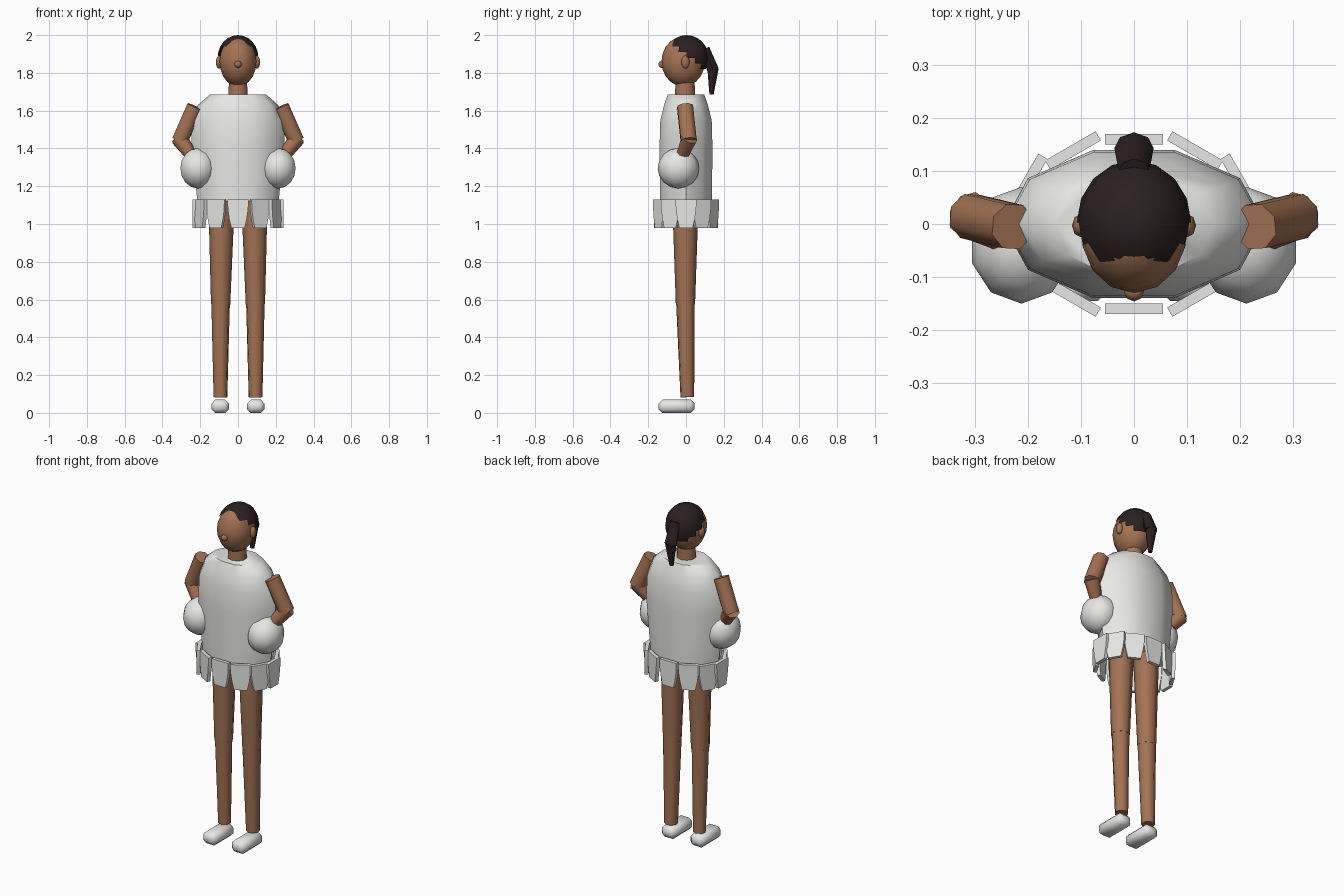
import bpy, bmesh, math
from mathutils import Vector, Matrix

if "Cube" in bpy.data.objects:
    bpy.data.objects.remove(bpy.data.objects["Cube"])


def material(name, rgb):
    m = bpy.data.materials.new(name)
    m.diffuse_color = (*rgb, 1)
    m.use_nodes = True
    m.node_tree.nodes["Principled BSDF"].inputs["Base Color"].default_value = m.diffuse_color
    return m


WHITE = material("white_cloth", (0.8, 0.8, 0.79))
SKIN = material("brown_skin", (0.37, 0.17, 0.088))
HAIR = material("dark_hair", (0.024, 0.014, 0.015))


def finish(name, bm, mat, angle=50):
    bmesh.ops.recalc_face_normals(bm, faces=bm.faces)
    mesh = bpy.data.meshes.new(name)
    bm.to_mesh(mesh)
    bm.free()
    mesh.materials.append(mat)
    ob = bpy.data.objects.new(name, mesh)
    bpy.context.collection.objects.link(ob)
    bpy.ops.object.select_all(action='DESELECT')
    ob.select_set(True)
    bpy.context.view_layer.objects.active = ob
    bpy.ops.object.shade_smooth_by_angle(angle=math.radians(angle))
    return ob


def limb(name, a, b, r1, r2, mat, sides=8, wide=1.0):
    """Tapered cylinder from point a to point b."""
    a, b = Vector(a), Vector(b)
    bm = bmesh.new()
    bmesh.ops.create_cone(bm, cap_ends=True, segments=sides, radius1=r1,
                          radius2=r2, depth=(b - a).length)
    turn = Vector((0, 0, 1)).rotation_difference(b - a).to_matrix().to_4x4()
    bm.transform(Matrix.Translation((a + b) / 2) @ Matrix.Diagonal((wide, 1, 1, 1)) @ turn)
    return finish(name, bm, mat)


def ball(name, centre, radii, mat, u=12, v=8, keep=None):
    """Ellipsoid; keep(face centre) selects the faces that stay."""
    bm = bmesh.new()
    bmesh.ops.create_uvsphere(bm, u_segments=u, v_segments=v, radius=1)
    bm.transform(Matrix.Translation(centre) @ Matrix.Diagonal((*radii, 1)))
    if keep:
        gone = [f for f in bm.faces if not keep(f.calc_center_median())]
        bmesh.ops.delete(bm, geom=gone, context='FACES')
    return finish(name, bm, mat, 70)


# Torso: stacked ten-sided ellipses
bm = bmesh.new()
rings = []
for z, rx, ry in [(1.12, .215, .145), (1.42, .247, .147), (1.55, .243, .143),
                  (1.63, .212, .122), (1.685, .15, .102)]:
    rings.append([bm.verts.new((rx * math.cos(i * math.tau / 10),
                                ry * math.sin(i * math.tau / 10), z)) for i in range(10)])
for lo, hi in zip(rings, rings[1:]):
    for i in range(10):
        j = (i + 1) % 10
        bm.faces.new((lo[i], lo[j], hi[j], hi[i]))
bm.faces.new(rings[0])
bm.faces.new(rings[-1])
finish("torso", bm, WHITE)

# Skirt: twelve tapered pleats around an ellipse
half = [(.055, 1.13), (.054, 1.08), (.047, 1.03), (.036, .98)]
outline = half + [(-x, z) for x, z in reversed(half)]
for k in range(12):
    phi = k * math.tau / 12
    bm = bmesh.new()
    face = bm.faces.new([bm.verts.new((.01, x, z)) for x, z in outline])
    ext = bmesh.ops.extrude_face_region(bm, geom=[face])
    bmesh.ops.translate(bm, vec=(-.02, 0, 0),
                        verts=[g for g in ext['geom'] if isinstance(g, bmesh.types.BMVert)])
    bm.transform(Matrix.Translation((.23 * math.cos(phi), .16 * math.sin(phi), 0))
                 @ Matrix.Rotation(phi, 4, 'Z'))
    finish("skirt_pleat", bm, WHITE)

# Head, neck and nose
limb("neck", (0, -.005, 1.66), (0, -.005, 1.77), .054, .05, SKIN, 10)
ball("head", (0, -.015, 1.86), (.1, .115, .132), SKIN, 14, 10)
ball("nose", (0, -.127, 1.845), (.019, .019, .019), SKIN, 8, 6)

# Hair cap with a slanted hairline, and a two-part ponytail
ball("hair_cap", (0, .003, 1.88), (.108, .117, .12), HAIR, 16, 12,
     keep=lambda c: c.z > 1.885 - .8 * c.y)
limb("ponytail_upper", (0, .1, 1.93), (0, .143, 1.815), .024, .031, HAIR, 8, 1.2)
limb("ponytail_lower", (0, .143, 1.825), (0, .135, 1.685), .03, .011, HAIR, 8, 1.1)

# Paired parts
for side, s in (("left", 1), ("right", -1)):
    ball(side + "_ear", (s * .1, -.003, 1.857), (.017, .022, .035), SKIN, 8, 6)
    limb(side + "_upper_arm", (s * .228, -.005, 1.622), (s * .308, .014, 1.44),
         .045, .045, SKIN)
    limb(side + "_forearm", (s * .312, .018, 1.455), (s * .22, -.035, 1.325),
         .045, .028, SKIN)
    ball(side + "_pompom", (s * .212, -.04, 1.295), (.098, .11, .107), WHITE, 10, 8)
    limb(side + "_thigh", (s * .087, -.003, 1.13), (s * .092, -.003, .575),
         .07, .051, SKIN)
    limb(side + "_shin", (s * .092, -.003, .58), (s * .093, .007, .083),
         .05, .037, SKIN)
    # Shoe: box with chamfered edges
    bm = bmesh.new()
    bmesh.ops.create_cube(bm, size=1)
    bm.transform(Matrix.Translation((s * .094, -.05, .035))
                 @ Matrix.Diagonal((.092, .19, .07, 1)))
    bmesh.ops.bevel(bm, geom=bm.edges[:], offset=.02, segments=1, affect='EDGES')
    finish(side + "_shoe", bm, WHITE)
